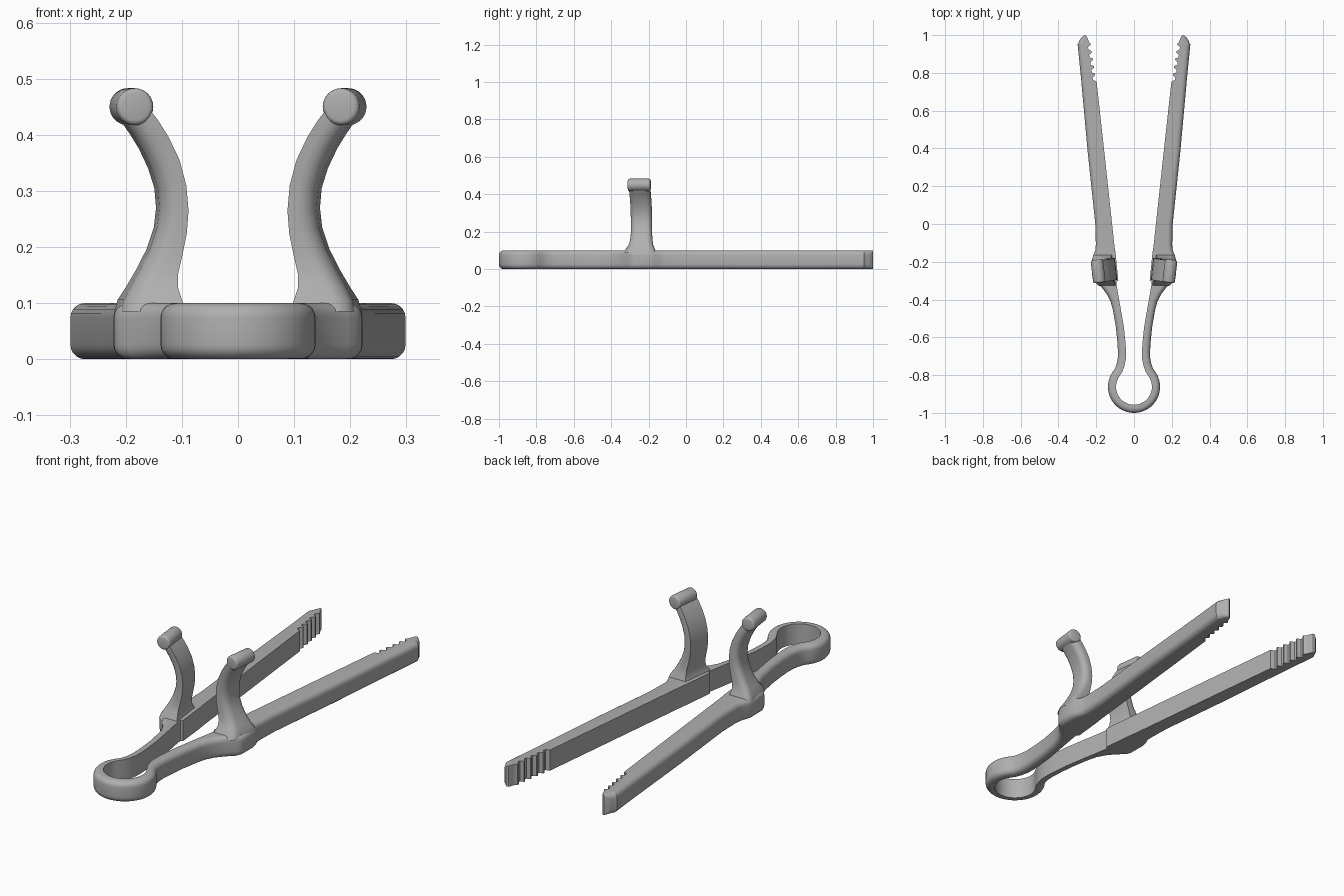
import bpy, bmesh, math
from mathutils import Vector, Matrix

if "Cube" in bpy.data.objects:
    bpy.data.objects.remove(bpy.data.objects["Cube"], do_unlink=True)

GREY = (0.43, 0.43, 0.43, 1)
mat = bpy.data.materials.new("plain grey")
mat.use_nodes = True
mat.diffuse_color = GREY
bsdf = mat.node_tree.nodes["Principled BSDF"]
bsdf.inputs["Base Color"].default_value = GREY
bsdf.inputs["Roughness"].default_value = 0.6


def finish(name, bm, angle=32):
    """Turn a half-model into a mirrored, smooth-shaded object."""
    bmesh.ops.recalc_face_normals(bm, faces=bm.faces)
    mesh = bpy.data.meshes.new(name)
    bm.to_mesh(mesh)
    bm.free()
    mesh.materials.append(mat)
    ob = bpy.data.objects.new(name, mesh)
    bpy.context.collection.objects.link(ob)
    mirror = ob.modifiers.new("mirror", 'MIRROR')
    mirror.merge_threshold = 0.0005
    bpy.ops.object.select_all(action='DESELECT')
    ob.select_set(True)
    bpy.context.view_layer.objects.active = ob
    bpy.ops.object.shade_smooth_by_angle(angle=math.radians(angle))


def section(inner, outer, low, high, radius, steps=5):
    """Flat on the inner side, rounded corners on the outer side."""
    a, b = Vector(inner), Vector(outer)
    thick = (b - a).length
    r = min(radius, thick * 0.65)
    d = (b - a).normalized()
    arc = []
    for k in range(steps + 1):
        t = math.pi / 2 * k / steps
        arc.append((a + d * (thick - r + r * math.sin(t)), r * (1 - math.cos(t))))
    pts = [(a, low)] + [(p, low + w) for p, w in arc]
    return pts + [(p, high - w) for p, w in reversed(arc)] + [(a, high)]


def loft(rings):
    """Skin a list of closed sections and cap the far end."""
    bm = bmesh.new()
    rows = [[bm.verts.new(p) for p in ring] for ring in rings]
    n = len(rows[0])
    for r0, r1 in zip(rows, rows[1:]):
        for i in range(n):
            j = (i + 1) % n
            bm.faces.new((r0[i], r0[j], r1[j], r1[i]))
    bm.faces.new(rows[-1])
    return bm


# Spring loop: half a ring, seen from above
stations = []
for k in range(19):
    t = math.radians(-90 + 125 * k / 18)
    c, s = math.cos(t), math.sin(t)
    stations.append(((0.095 * c, -0.862 + 0.095 * s), (0.138 * c, -0.862 + 0.138 * s)))

# Neck, shoulder and grip block: inner point, outer point
stations += [
    ((0.062, -0.782), (0.100, -0.765)), ((0.050, -0.75), (0.091, -0.738)),
    ((0.043, -0.715), (0.086, -0.71)), ((0.042, -0.68), (0.085, -0.675)),
    ((0.045, -0.63), (0.088, -0.625)), ((0.053, -0.55), (0.096, -0.545)),
    ((0.070, -0.45), (0.112, -0.455)), ((0.079, -0.40), (0.124, -0.41)),
    ((0.086, -0.36), (0.145, -0.37)), ((0.091, -0.33), (0.172, -0.335)),
    ((0.094, -0.305), (0.196, -0.31)), ((0.083, -0.30), (0.212, -0.295)),
    ((0.085, -0.28), (0.221, -0.275)), ((0.093, -0.20), (0.222, -0.19)),
    ((0.095, -0.18), (0.216, -0.165)), ((0.098, -0.15), (0.205, -0.14)),
    ((0.103, -0.12), (0.202, -0.11)), ((0.116, 0.0), (0.205, 0.0)),
    ((0.157, 0.38), (0.245, 0.38)), ((0.198, 0.755), (0.279, 0.755)),
]

# Jaw teeth along the inner side near the tip
TEETH, PITCH = 5, 0.04
for k in range(TEETH):
    y = 0.76 + k * PITCH
    for dy, cut in ((0.002, 0.018), (0.016, 0.018), (0.028, 0.002), (0.036, 0.002)):
        yy = y + dy
        stations.append(((0.199 + 0.15 * (yy - 0.76) + cut, yy),
                         (0.279 + 0.1 * (yy - 0.76), yy - 0.004)))
# Rounded tip
stations += [((0.238, 0.962), (0.295, 0.955)), ((0.243, 0.975), (0.288, 0.973)),
             ((0.248, 0.988), (0.277, 0.989)), ((0.252, 0.996), (0.262, 1.0))]

rings = [[(p.x, p.y, w) for p, w in section(a, b, 0.0, 0.1, 0.026)] for a, b in stations]
finish("clamp_body", loft(rings))

# Curved finger arms: inner point, outer point (x, z), centre y, half width
SKEW = 0.12
arm = [
    ((0.102, 0.085), (0.214, 0.085), -0.245, 0.085),
    ((0.110, 0.108), (0.209, 0.106), -0.244, 0.078),
    ((0.115, 0.128), (0.196, 0.128), -0.241, 0.066),
    ((0.114, 0.152), (0.178, 0.160), -0.239, 0.060),
    ((0.106, 0.185), (0.160, 0.196), -0.238, 0.057),
    ((0.098, 0.225), (0.147, 0.235), -0.238, 0.057),
    ((0.095, 0.265), (0.143, 0.270), -0.238, 0.057),
    ((0.099, 0.310), (0.146, 0.305), -0.239, 0.057),
    ((0.111, 0.355), (0.157, 0.340), -0.241, 0.057),
    ((0.131, 0.397), (0.174, 0.376), -0.244, 0.057),
    ((0.150, 0.427), (0.190, 0.402), -0.247, 0.057),
    ((0.170, 0.452), (0.206, 0.425), -0.249, 0.056),
]
rings = [[(p.x + SKEW * w, yc + w, p.y) for p, w in section(a, b, -h, h, 0.032)]
         for a, b, yc, h in arm]
finish("finger_arm", loft(rings), 40)

# Rounded knob across the top of each arm
bm = bmesh.new()
bmesh.ops.create_cone(bm, cap_ends=True, segments=32, radius1=0.033, radius2=0.033, depth=0.122)
rims = [e for e in bm.edges if abs(e.verts[0].co.z - e.verts[1].co.z) < 0.001]
bmesh.ops.bevel(bm, geom=rims, offset=0.009, segments=3, affect='EDGES', profile=0.5)
place = (Matrix.Translation((0.190, -0.25, 0.45)) @ Matrix.Rotation(-SKEW, 4, 'Z')
         @ Matrix.Rotation(math.pi / 2, 4, 'X'))
bmesh.ops.transform(bm, matrix=place, verts=bm.verts)
finish("arm_knob", bm, 40)
